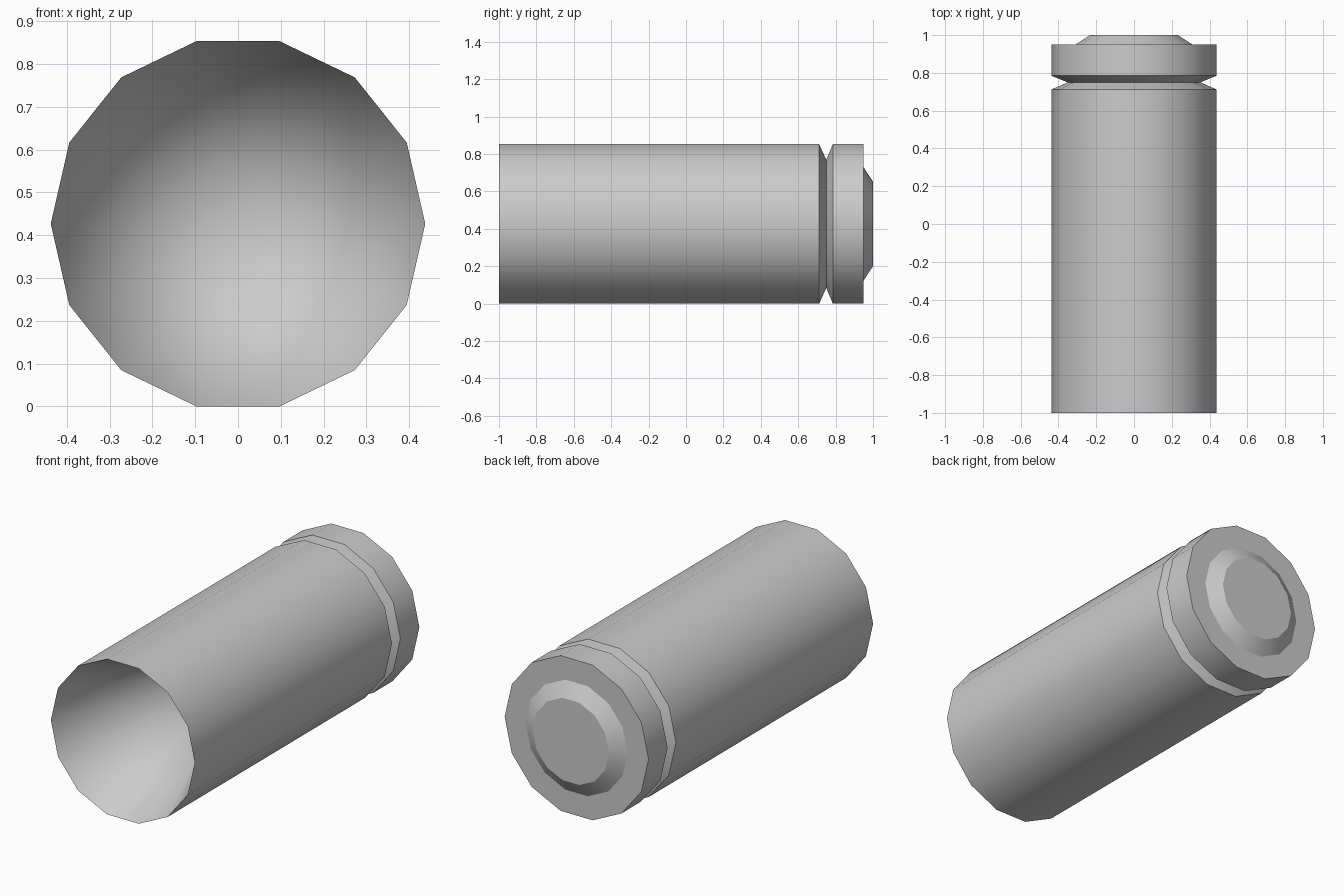
import bpy, bmesh, math

if "Cube" in bpy.data.objects:
    bpy.data.objects.remove(bpy.data.objects["Cube"])

SIDES = 14
RADIUS = 0.4375
CENTRE_Z = RADIUS * math.cos(math.pi / SIDES)   # lower flat rests on z = 0


def lathe(name, profile, flip=False):
    """Spin (radius, y) points around the lengthwise axis; radius 0 makes a tip."""
    bm = bmesh.new()
    rings = []
    for r, y in profile:
        if r == 0:
            rings.append([bm.verts.new((0, y, CENTRE_Z))])
        else:
            rings.append([bm.verts.new((r * math.cos(math.tau * i / SIDES), y,
                                        CENTRE_Z + r * math.sin(math.tau * i / SIDES)))
                          for i in range(SIDES)])
    for a, b in zip(rings, rings[1:]):
        for i in range(SIDES):
            j = (i + 1) % SIDES
            face = [a[i], b[i], b[j], a[j]] if len(b) > 1 else [a[i], b[0], a[j]]
            bm.faces.new(face[::-1] if flip else face)
    mesh = bpy.data.meshes.new(name)
    bm.to_mesh(mesh)
    bm.free()
    obj = bpy.data.objects.new(name, mesh)
    bpy.context.collection.objects.link(obj)
    bpy.ops.object.select_all(action='DESELECT')
    obj.select_set(True)
    bpy.context.view_layer.objects.active = obj
    bpy.ops.object.shade_smooth_by_angle(angle=math.radians(30))
    return obj


# outer wall, groove, rear rim and raised boss
lathe("casing", [(RADIUS, -1.0), (RADIUS, 0.712), (0.352, 0.75), (RADIUS, 0.785),
                 (RADIUS, 0.95), (0.31, 0.95), (0.232, 1.0), (0, 1.0)])

# tapering hollow behind the open mouth, facing inwards
hollow = lathe("hollow", [(RADIUS, -1.0), (0, 0.0)], flip=False)
hollow.data.shade_smooth()
